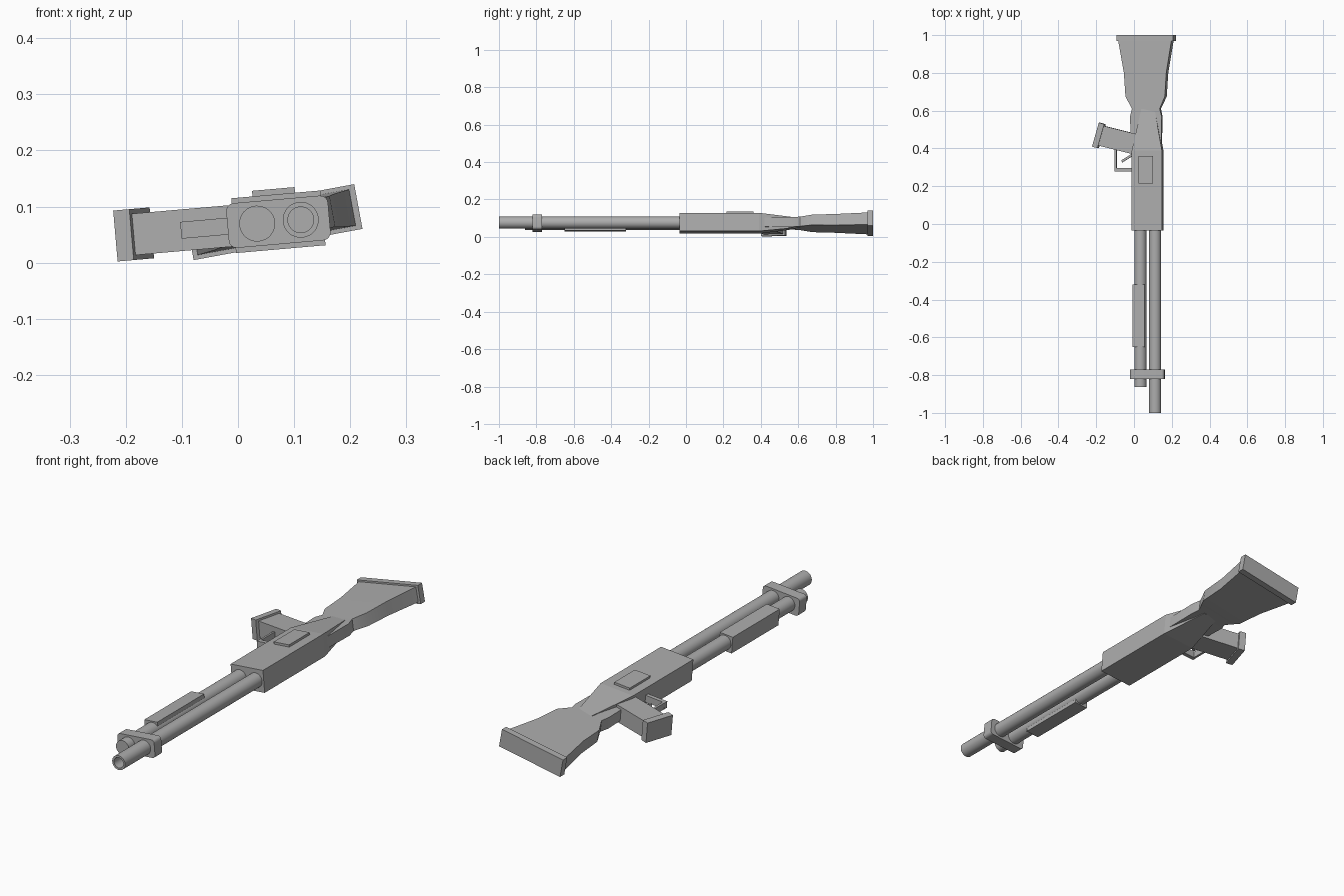
import bpy, bmesh
from math import radians, cos, sin
from mathutils import Matrix, Vector

old = bpy.data.objects.get("Cube")
if old:
    bpy.data.objects.remove(old, do_unlink=True)

grey = bpy.data.materials.new("plain grey")
grey.use_nodes = True
COLOUR = (0.42, 0.42, 0.42, 1)
grey.diffuse_color = COLOUR
grey.node_tree.nodes["Principled BSDF"].inputs["Base Color"].default_value = COLOUR

# The whole model lies on its side, leaning about its long axis
PIVOT_X = 0.072
LEAN = Matrix.Translation((PIVOT_X, 0, 0.073)) @ Matrix.Rotation(radians(-5), 4, 'Y')


def finish(name, bm, smooth=None):
    bmesh.ops.recalc_face_normals(bm, faces=bm.faces)
    bm.transform(LEAN)
    mesh = bpy.data.meshes.new(name)
    bm.to_mesh(mesh)
    bm.free()
    mesh.materials.append(grey)
    ob = bpy.data.objects.new(name, mesh)
    bpy.context.collection.objects.link(ob)
    if smooth:
        bpy.ops.object.select_all(action='DESELECT')
        ob.select_set(True)
        bpy.context.view_layer.objects.active = ob
        bpy.ops.object.shade_smooth_by_angle(angle=radians(smooth))
    return ob


def box(name, x, y, size, z=0, turn=0, round_corners=0):
    bm = bmesh.new()
    place = Matrix.Translation((x - PIVOT_X, y, z)) @ Matrix.Rotation(radians(turn), 4, 'Z')
    bmesh.ops.create_cube(bm, size=1, matrix=place @ Matrix.Diagonal((*size, 1)))
    if round_corners:
        edges = [e for e in bm.edges if abs((e.verts[0].co - e.verts[1].co).y) > 0.01]
        bmesh.ops.bevel(bm, geom=edges, offset=round_corners, segments=4,
                        profile=0.5, affect='EDGES')
    return finish(name, bm, 40 if round_corners else None)


def loft(name, sections, smooth=None):
    """Join rectangular sections: y, x, width, height, extra lean."""
    bm = bmesh.new()
    rings = []
    for y, x, w, h, twist in sections:
        c, s = cos(radians(twist)), sin(radians(twist))
        ring = []
        for i, j in ((-1, -1), (1, -1), (1, 1), (-1, 1)):
            a, b = i * w / 2, j * h / 2
            ring.append(bm.verts.new((x - PIVOT_X + a * c - b * s, y, a * s + b * c)))
        rings.append(ring)
    for r0, r1 in zip(rings, rings[1:]):
        for k in range(4):
            n = (k + 1) % 4
            bm.faces.new((r0[k], r0[n], r1[n], r1[k]))
    bm.faces.new(rings[0])
    bm.faces.new(rings[-1])
    return finish(name, bm, smooth)


def tube(name, x, y0, y1, radius, bore=0):
    bm = bmesh.new()
    place = Matrix.Translation((x - PIVOT_X, (y0 + y1) / 2, 0)) @ Matrix.Rotation(radians(90), 4, 'X')
    bmesh.ops.create_cone(bm, cap_ends=True, segments=32, radius1=radius,
                          radius2=radius, depth=y1 - y0, matrix=place)
    if bore:
        # Sink a hole into the front cap
        cap = min(bm.faces, key=lambda f: f.calc_center_median().y)
        bmesh.ops.inset_region(bm, faces=[cap], thickness=radius - bore)
        hole = bmesh.ops.extrude_discrete_faces(bm, faces=[cap])["faces"][0]
        bmesh.ops.translate(bm, verts=hole.verts, vec=Vector((0, 0.1, 0)))
    return finish(name, bm, 40)


# Barrel, tube below it, clamp and sliding handle
tube("barrel", 0.112, -1.0, 0.0, 0.032, bore=0.023)
tube("magazine_tube", 0.034, -0.862, 0.0, 0.032)
box("barrel_clamp", 0.072, -0.795, (0.182, 0.05, 0.08), round_corners=0.014)
box("sliding_handle", 0.028, -0.485, (0.064, 0.33, 0.074))

# Receiver with a tapered rear, and its raised side cover
loft("receiver", [(-0.035, 0.072, 0.16, 0.098, 0),
                  (0.39, 0.072, 0.16, 0.098, 0),
                  (0.61, 0.076, 0.07, 0.05, 0)])
box("side_cover", 0.068, 0.288, (0.076, 0.145, 0.02), z=0.049)

# Neck and shoulder stock, twisted a little more towards the rear
loft("stock", [(0.38, 0.066, 0.16, 0.05, 0),
               (0.57, 0.065, 0.168, 0.052, 0),
               (0.61, 0.066, 0.148, 0.052, 3),
               (0.675, 0.064, 0.212, 0.056, 5.5),
               (0.8, 0.064, 0.228, 0.06, 5.5),
               (0.975, 0.063, 0.288, 0.066, 5.5)], smooth=25)
loft("butt_plate", [(0.97, 0.064, 0.306, 0.081, 5.5),
                    (1.0, 0.064, 0.306, 0.081, 5.5)])

# Slanted grip with its end cap
box("grip", -0.08, 0.444, (0.21, 0.108, 0.074), turn=-14)
box("grip_cap", -0.187, 0.469, (0.03, 0.132, 0.091), turn=-16)

# Trigger and its guard
box("guard_front", -0.05, 0.288, (0.105, 0.018, 0.03))
box("guard_side", -0.097, 0.345, (0.01, 0.132, 0.03))
box("trigger", -0.035, 0.35, (0.07, 0.012, 0.02), turn=32)
